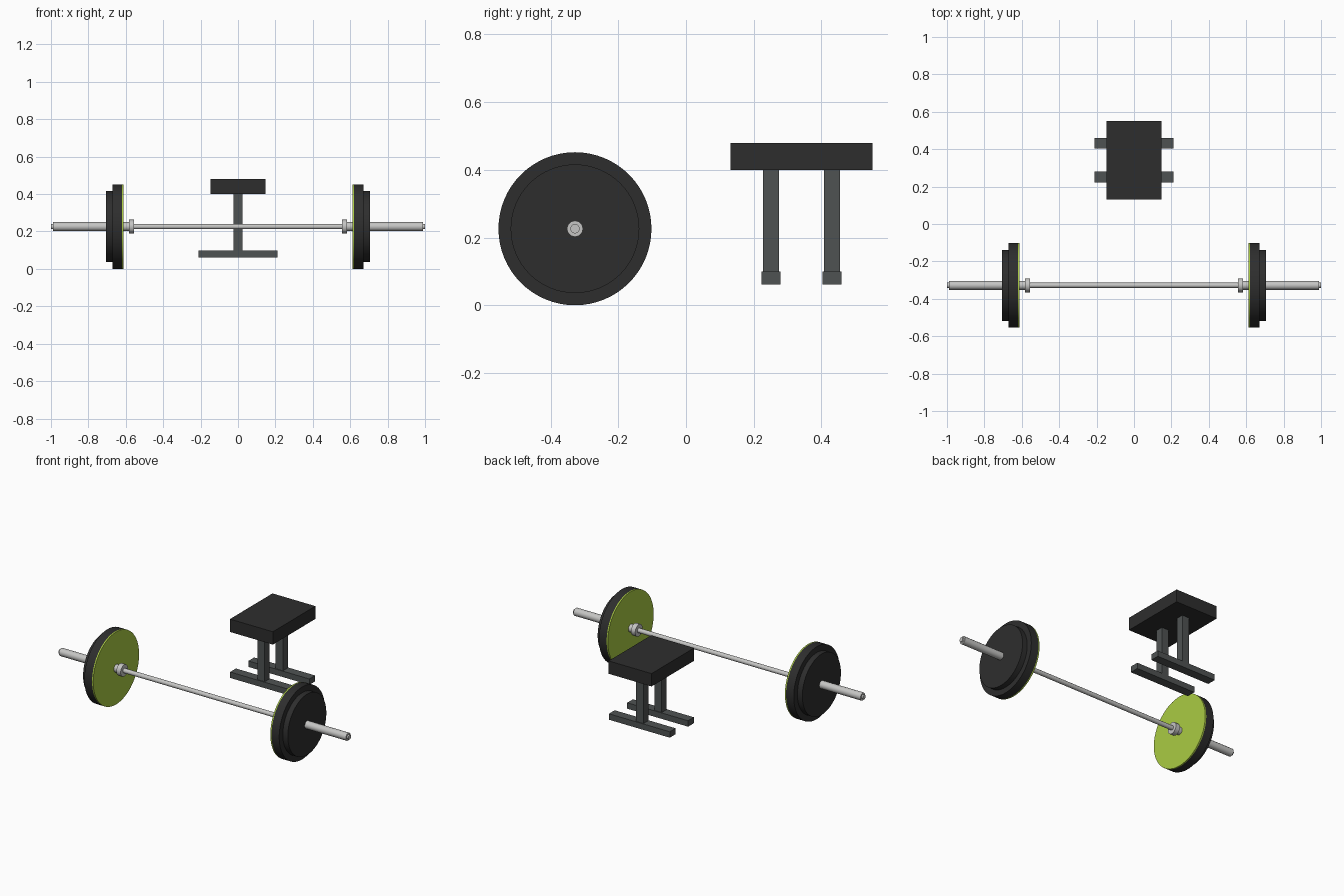
import bpy
import math

if "Cube" in bpy.data.objects:
    bpy.data.objects.remove(bpy.data.objects["Cube"])


def material(name, rgb):
    m = bpy.data.materials.new(name)
    m.diffuse_color = (*rgb, 1)
    m.use_nodes = True
    m.node_tree.nodes["Principled BSDF"].inputs["Base Color"].default_value = m.diffuse_color
    return m


BLACK = material("black_rubber", (0.027, 0.027, 0.027))
GREEN = material("lime_green", (0.40, 0.60, 0.055))
STEEL = material("bright_steel", (0.56, 0.56, 0.55))
GREY = material("dark_grey_frame", (0.078, 0.086, 0.086))

BAR_Y, BAR_Z = -0.328, 0.226


def rod(name, x0, x1, radius, sides, mat, smooth_angle=40):
    """Cylinder along x, centred on the bar axis."""
    bpy.ops.mesh.primitive_cylinder_add(
        vertices=sides, radius=radius, depth=abs(x1 - x0),
        location=((x0 + x1) / 2, BAR_Y, BAR_Z), rotation=(0, math.pi / 2, 0))
    ob = bpy.context.object
    ob.name = name
    ob.data.materials.append(mat)
    bpy.ops.object.shade_smooth_by_angle(angle=math.radians(smooth_angle))
    return ob


def box(name, x, y, z, mat):
    """Box given by (min, max) pairs."""
    bpy.ops.mesh.primitive_cube_add(
        size=1, location=[(a + b) / 2 for a, b in (x, y, z)])
    ob = bpy.context.object
    ob.name = name
    ob.scale = [b - a for a, b in (x, y, z)]
    bpy.ops.object.transform_apply(location=False, rotation=False, scale=True)
    ob.data.materials.append(mat)
    return ob


# Barbell: thin shaft running the whole length
rod("bar_shaft", -1.0, 1.0, 0.014, 12, STEEL)

# Sleeve, collar and stacked weight plates at both ends
for side, s in (("left", -1), ("right", 1)):
    rod(side + "_sleeve", s * 0.56, s * 0.99, 0.024, 12, STEEL)
    rod(side + "_collar", s * 0.555, s * 0.584, 0.037, 12, STEEL)
    rod(side + "_plate_green_face", s * 0.611, s * 0.619, 0.226, 64, GREEN)
    rod(side + "_large_plate", s * 0.619, s * 0.672, 0.226, 64, BLACK)
    rod(side + "_small_plate", s * 0.672, s * 0.706, 0.190, 64, BLACK)

# Bench: padded seat on two posts with cross feet
box("seat", (-0.148, 0.148), (0.132, 0.551), (0.40, 0.48), BLACK)
for name, y in (("front", 0.251), ("rear", 0.431)):
    box(name + "_leg", (-0.025, 0.025), (y - 0.024, y + 0.024), (0.09, 0.405), GREY)
    box(name + "_foot", (-0.21, 0.21), (y - 0.0285, y + 0.0285), (0.062, 0.099), GREY)
